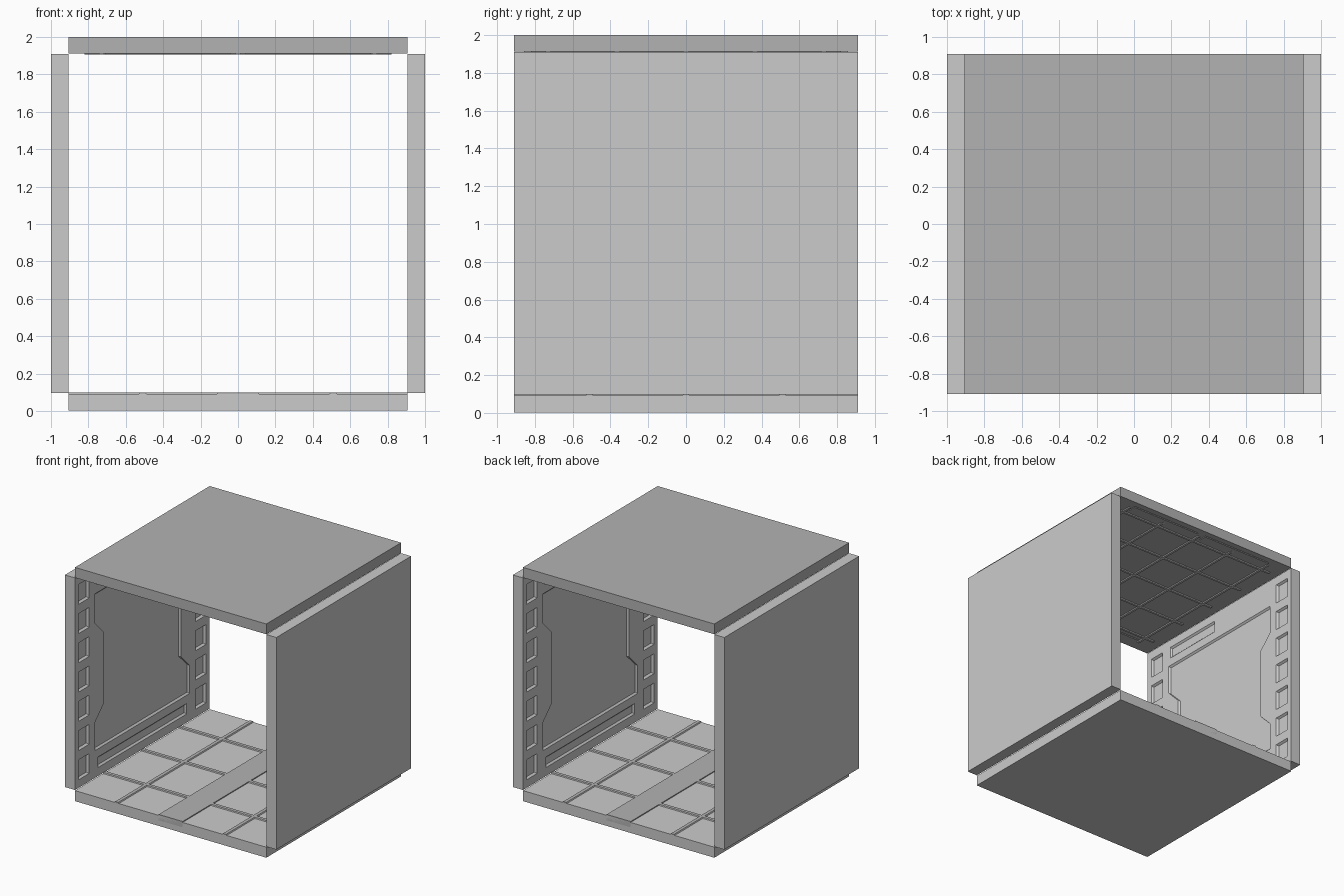
import bpy, bmesh, math
from mathutils import Matrix, Vector

if "Cube" in bpy.data.objects:
    bpy.data.objects.remove(bpy.data.objects["Cube"])

dark = bpy.data.materials.new("dark_grey")
dark.diffuse_color = (0.45, 0.45, 0.45, 1)
dark.use_nodes = True
dark.node_tree.nodes["Principled BSDF"].inputs["Base Color"].default_value = dark.diffuse_color


def finish(name, bm, mat=None):
    bmesh.ops.recalc_face_normals(bm, faces=bm.faces)
    me = bpy.data.meshes.new(name)
    bm.to_mesh(me)
    bm.free()
    ob = bpy.data.objects.new(name, me)
    bpy.context.collection.objects.link(ob)
    if mat:
        me.materials.append(mat)
    return ob


def add_box(bm, x0, x1, y0, y1, z0, z1):
    m = Matrix.Translation(((x0+x1)/2, (y0+y1)/2, (z0+z1)/2)) @ Matrix.Diagonal((x1-x0, y1-y0, z1-z0, 1))
    bmesh.ops.create_cube(bm, size=1, matrix=m)


def add_bar(bm, a, b, width, base, top, along):
    """Low bar with sloped sides; along is 'x' or 'y'."""
    (u0, v0), (u1, v1) = a, b
    prof = [(-width/2, base), (-width/2+.008, top), (width/2-.008, top), (width/2, base)]
    ends = []
    for (u, v) in (a, b):
        ends.append([bm.verts.new((u+o, v, z) if along == 'y' else (u, v+o, z)) for o, z in prof])
    bm.faces.new(ends[0])
    bm.faces.new(ends[1][::-1])
    for i in range(4):
        j = (i+1) % 4
        bm.faces.new((ends[0][i], ends[0][j], ends[1][j], ends[1][i]))


def add_recess(bm, pts, face_x, depth, inset):
    """Cutter with sloped sides, sunk into the wall facing +x; pts are (y, z)."""
    f = bm.faces.new([bm.verts.new((face_x+.02, y, z)) for y, z in pts])
    out = bmesh.ops.extrude_face_region(bm, geom=[f])
    for v in [g for g in out["geom"] if isinstance(g, bmesh.types.BMVert)]:
        v.co.x = face_x
    mid = [g for g in out["geom"] if isinstance(g, bmesh.types.BMFace)][0]
    out = bmesh.ops.extrude_face_region(bm, geom=[mid])
    low = [g for g in out["geom"] if isinstance(g, bmesh.types.BMFace)][0]
    c = low.calc_center_median()
    ny, nz = max(abs(v.co.y-c.y) for v in low.verts), max(abs(v.co.z-c.z) for v in low.verts)
    for v in low.verts:
        v.co = Vector((face_x-depth, c.y+(v.co.y-c.y)*(1-inset/ny), c.z+(v.co.z-c.z)*(1-inset/nz)))
    bmesh.ops.delete(bm, geom=[mid], context='FACES_ONLY') if mid.is_valid else None


def rect(y0, y1, z0, z1):
    return [(y0, z0), (y1, z0), (y1, z1), (y0, z1)]


# Floor slab, central walkway and raised bars between tiles
bm = bmesh.new()
add_box(bm, -.905, .905, -.91, .91, .002, .092)
finish("floor_slab", bm)
bm = bmesh.new()
add_box(bm, -.113, .113, -.91, .91, .05, .1)
finish("floor_walkway", bm, dark)
bm = bmesh.new()
for s in (-1, 1):
    add_bar(bm, (s*.51, -.91), (s*.51, .91), .045, .088, .1, 'y')
    for y in (-.51, 0, .51):
        add_bar(bm, (s*.11, y), (s*.905, y), .045, .088, .1, 'x')
finish("floor_bars", bm, dark)

# Ceiling slab, lattice of bars and long lamp strips
bm = bmesh.new()
add_box(bm, -.905, .905, -.91, .91, 1.912, 2)
finish("ceiling_slab", bm, dark)
bm = bmesh.new()
for k in range(-2, 3):
    c = k*.365
    add_bar(bm, (c, -.82), (c, .82), .035, 1.915, 1.905, 'y')
    add_bar(bm, (-.82, c), (.82, c), .035, 1.915, 1.905, 'x')
finish("ceiling_bars", bm)
bm = bmesh.new()
for sx in (-1, 1):
    for sy in (-1, 1):
        add_bar(bm, (sx*.04, sy*.82), (sx*.71, sy*.82), .08, 1.915, 1.906, 'x')
finish("ceiling_lamp_strips", bm, dark)

# Recess pattern of a wall: central notched panel, slots and edge cells
FX = -.905
cut = bmesh.new()
half = [(.64, .33), (.64, .57), (.52, .69), (.52, 1.3), (.64, 1.42), (.64, 1.67)]
add_recess(cut, half + [(-y, z) for y, z in reversed(half)], FX, .014, .014)
add_recess(cut, rect(-.6, .6, .17, .26), FX, .014, .014)
add_recess(cut, rect(-.62, -.06, 1.74, 1.84), FX, .014, .014)
for s in (-1, 1):
    for k in range(-3, 4):
        z = 1 + k*.25
        add_recess(cut, rect(s*.79-.07, s*.79+.07, z-.085, z+.085), FX, .018, .012)
cutter = finish("wall_cutter", cut)
cutter.hide_render = True
cutter.hide_viewport = True

# Left wall, then the right wall as the same part turned half way round
bm = bmesh.new()
add_box(bm, -1, FX, -.91, .91, .097, 1.91)
left = finish("left_wall", bm)
mod = left.modifiers.new("recesses", 'BOOLEAN')
mod.object = cutter
mod.operation = 'DIFFERENCE'
mod.solver = 'EXACT'
dg = bpy.context.evaluated_depsgraph_get()
me = bpy.data.meshes.new_from_object(left.evaluated_get(dg))
left.modifiers.clear()
left.data = me
right = bpy.data.objects.new("right_wall", me)
right.rotation_euler.z = math.pi
bpy.context.collection.objects.link(right)
bpy.data.objects.remove(cutter)
